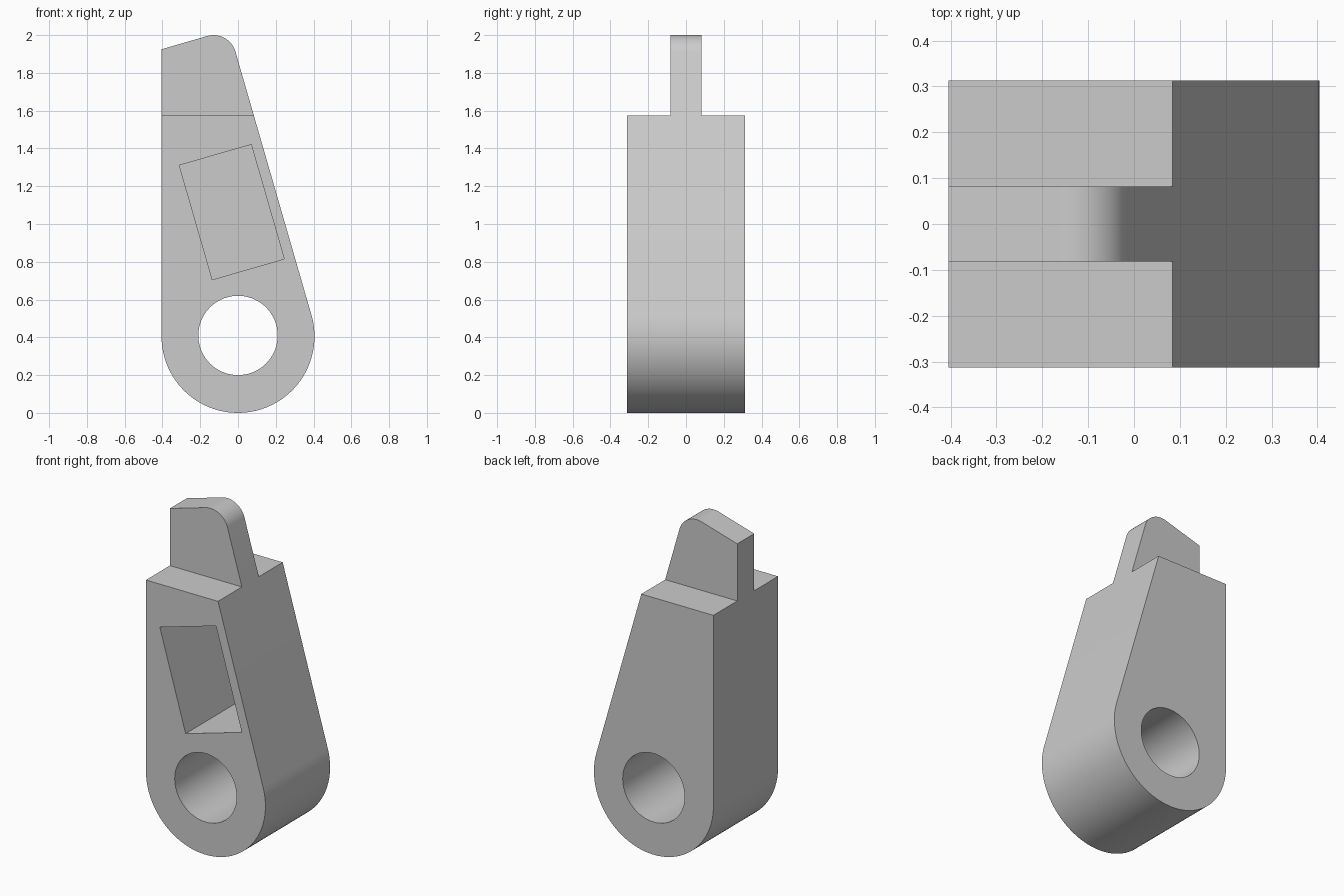
import bpy, bmesh
from math import sin, cos, pi, radians
from mathutils import Vector

if "Cube" in bpy.data.objects:
    bpy.data.objects.remove(bpy.data.objects["Cube"])

TILT = radians(16.1)       # lean of the sloping side
R = 0.405                  # round lower end
HALF = 0.313               # half thickness
EYE = Vector((0, R))       # hole centre in x, z
ACROSS = Vector((cos(TILT), sin(TILT)))
ALONG = Vector((-sin(TILT), cos(TILT)))

grey = bpy.data.materials.new("plain_grey")
grey.use_nodes = True
colour = (0.6, 0.6, 0.6, 1)
grey.diffuse_color = colour
grey.node_tree.nodes["Principled BSDF"].inputs["Base Color"].default_value = colour


def arc(centre, radius, start, end, steps):
    angles = [start + (end - start) * i / steps for i in range(steps + 1)]
    return [centre + radius * Vector((cos(a), sin(a))) for a in angles]


def prism(name, outline, y0, y1):
    """Extrude an x-z outline from y0 to y1."""
    bm = bmesh.new()
    face = bm.faces.new([bm.verts.new((p[0], y0, p[1])) for p in outline])
    moved = bmesh.ops.extrude_face_region(bm, geom=[face])["geom"]
    verts = [v for v in moved if isinstance(v, bmesh.types.BMVert)]
    bmesh.ops.translate(bm, verts=verts, vec=(0, y1 - y0, 0))
    bmesh.ops.recalc_face_normals(bm, faces=bm.faces)
    mesh = bpy.data.meshes.new(name)
    bm.to_mesh(mesh)
    bm.free()
    mesh.materials.append(grey)
    obj = bpy.data.objects.new(name, mesh)
    bpy.context.collection.objects.link(obj)
    return obj


def cut(target, cutter):
    mod = target.modifiers.new(cutter.name, "BOOLEAN")
    mod.operation = "DIFFERENCE"
    mod.solver = "EXACT"
    mod.object = cutter
    cutter.hide_render = True
    bpy.context.view_layer.objects.active = target
    bpy.ops.object.modifier_apply(modifier=mod.name)
    bpy.data.objects.remove(cutter)


# Teardrop body with a sloped, rounded tip
fillet = 0.121
tip = EYE + (R - fillet) * ACROSS + (1.573 - fillet) * ALONG
outline = arc(EYE, R, -pi, TILT, 64)
outline += arc(tip, fillet, TILT, TILT + pi / 2, 20)
outline.append(Vector((-R, 1.925)))
body = prism("link_body", outline, -HALF, HALF)

# Shoulders either side of the thin tongue
shoulder = [(-1, 1.575), (1, 1.575), (1, 2.2), (-1, 2.2)]
for side in (-1, 1):
    cut(body, prism("shoulder_cutter", shoulder, side * 0.082, side * 0.6))

# Round through hole
cut(body, prism("hole_cutter", arc(EYE + Vector((0, 0.005)), 0.21, 0, 2 * pi, 72)[:-1], -1, 1))

# Deep slanted pocket in the front
middle = Vector((-0.033, 1.063))
pocket = [middle + u * 0.198 * ACROSS + v * 0.315 * ALONG
          for u, v in ((-1, -1), (1, -1), (1, 1), (-1, 1))]
cut(body, prism("pocket_cutter", pocket, -1, 0.21))

bpy.ops.object.select_all(action="DESELECT")
body.select_set(True)
bpy.context.view_layer.objects.active = body
bpy.ops.object.shade_smooth_by_angle(angle=radians(30))
